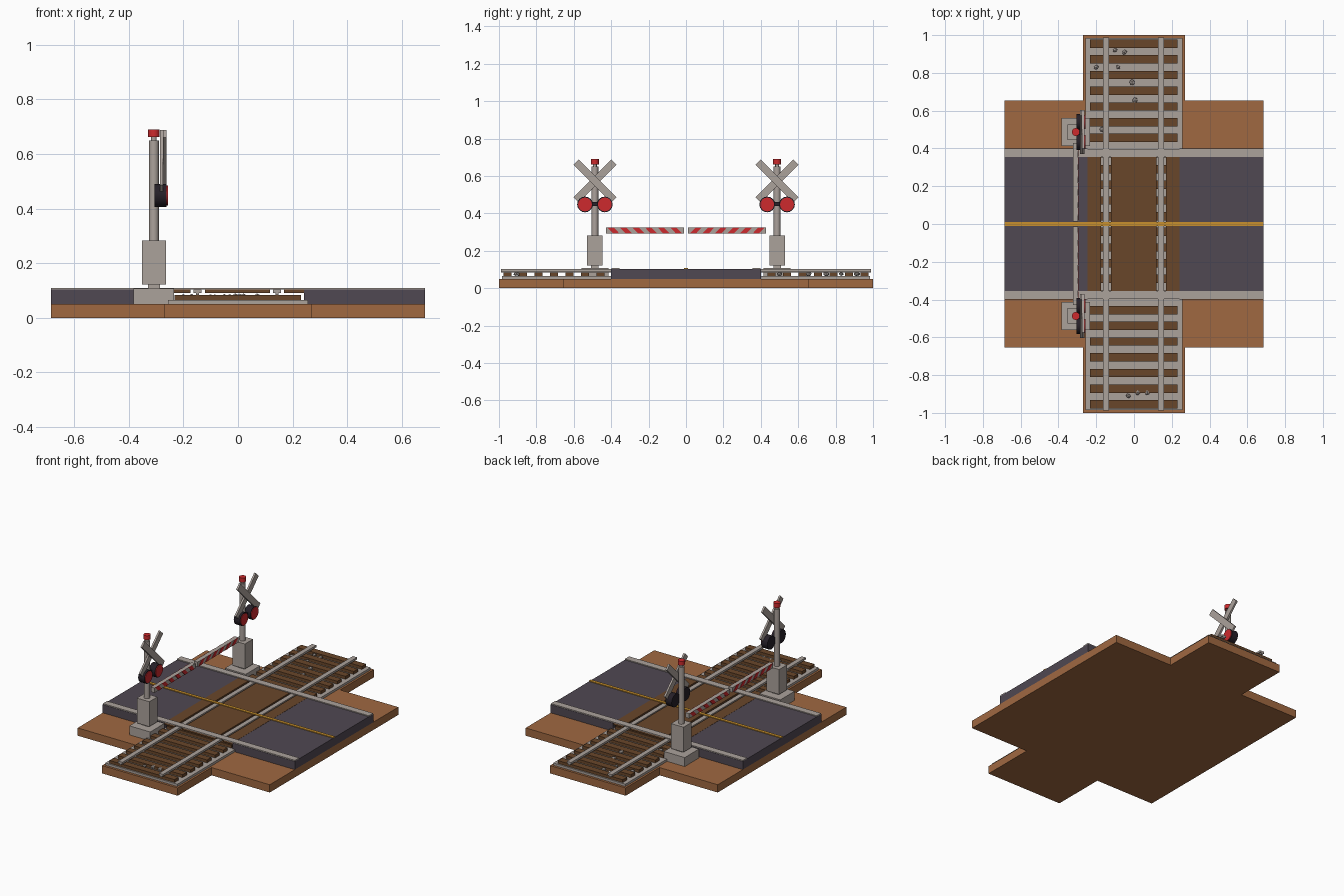
import bpy, bmesh, math, random
from mathutils import Matrix, Vector

if "Cube" in bpy.data.objects:
    bpy.data.objects.remove(bpy.data.objects["Cube"], do_unlink=True)


def material(name, rgb):
    m = bpy.data.materials.new(name)
    m.use_nodes = True
    m.diffuse_color = (*rgb, 1)
    m.node_tree.nodes["Principled BSDF"].inputs["Base Color"].default_value = (*rgb, 1)
    return m


EARTH = material("earth", (0.35, 0.14, 0.053))
WOOD = material("dark wood", (0.141, 0.061, 0.023))
GREY = material("pale grey", (0.41, 0.36, 0.33))
ASPHALT = material("asphalt", (0.08, 0.065, 0.084))
RED = material("signal red", (0.61, 0.023, 0.026))
YELLOW = material("line yellow", (0.58, 0.28, 0.026))
BLACK = material("black", (0.019, 0.014, 0.021))


def finish(name, bm, mat):
    bmesh.ops.recalc_face_normals(bm, faces=bm.faces)
    mesh = bpy.data.meshes.new(name)
    bm.to_mesh(mesh)
    bm.free()
    mesh.materials.append(mat)
    ob = bpy.data.objects.new(name, mesh)
    bpy.context.collection.objects.link(ob)
    return ob


def add_box(bm, x, y, z):
    size = Matrix.Diagonal((x[1] - x[0], y[1] - y[0], z[1] - z[0], 1))
    mid = Matrix.Translation((sum(x) / 2, sum(y) / 2, sum(z) / 2))
    bmesh.ops.create_cube(bm, size=1, matrix=mid @ size)


def box(name, mat, *extents):
    bm = bmesh.new()
    for e in extents:
        add_box(bm, *e)
    return finish(name, bm, mat)


def cylinder(name, mat, start, end, radius, sides=16):
    a, b = Vector(start), Vector(end)
    turn = (b - a).to_track_quat('Z', 'Y').to_matrix().to_4x4()
    bm = bmesh.new()
    bmesh.ops.create_cone(bm, cap_ends=True, segments=sides, radius1=radius, radius2=radius,
                          depth=(b - a).length, matrix=Matrix.Translation((a + b) / 2) @ turn)
    for f in bm.faces:
        f.smooth = len(f.verts) == 4
    for e in bm.edges:
        e.smooth = all(f.smooth for f in e.link_faces)
    return finish(name, bm, mat)


def extrude_outline(bm, points, depth):
    face = bm.faces.new([bm.verts.new(p) for p in points])
    new = bmesh.ops.extrude_face_region(bm, geom=[face])["geom"]
    bmesh.ops.translate(bm, vec=depth, verts=[v for v in new if isinstance(v, bmesh.types.BMVert)])


# Cross-shaped ground slab
corner = [(0.27, -1), (0.27, -0.655), (0.685, -0.655)]
right = corner + [(x, -y) for x, y in reversed(corner)]
outline = right + [(-x, y) for x, y in reversed(right)]
bm = bmesh.new()
extrude_outline(bm, [(x, y, 0) for x, y in outline], (0, 0, 0.05))
finish("ground", bm, EARTH)

# Track: ballast, sleepers and rails
box("ballast", GREY, ((-0.257, 0.257), (-0.985, 0.985), (0.05, 0.065)))
pitch = 0.083
box("sleepers", WOOD, *[((-0.232, 0.23), (y - 0.022, y + 0.022), (0.063, 0.084))
                        for y in [(i - 11.5) * pitch for i in range(24)]])
for side, x in (("right", -0.148), ("left", 0.143)):
    box(side + "_rail", GREY,
        ((x - 0.015, x + 0.015), (-0.988, 0.988), (0.09, 0.103)),
        ((x - 0.006, x + 0.006), (-0.988, 0.988), (0.083, 0.091)))

# Road with timber crossing panels
for side, x in (("right", (-0.685, -0.247)), ("left", (0.242, 0.685))):
    box(side + "_road", ASPHALT, (x, (-0.4, 0.4), (0.05, 0.103)))
box("crossing_panels", WOOD, *[(x, (-0.395, 0.395), (0.09, 0.104))
                               for x in ((-0.247, -0.174), (-0.121, 0.118), (0.169, 0.242))])
box("road_edge_lines", GREY, *[((-0.685, 0.685), y, (0.103, 0.109))
                               for y in ((-0.398, -0.355), (0.355, 0.398))])
box("centre_line", YELLOW, ((-0.685, 0.685), (-0.01, 0.01), (0.103, 0.108)))

# Loose stones on the ballast
random.seed(4)
bm = bmesh.new()
for x, y in ((-0.2, 0.83), (-0.05, 0.91), (-0.085, 0.83), (-0.01, 0.75), (0.005, 0.655),
             (-0.17, 0.5), (-0.1, 0.92), (-0.03, -0.91), (0.07, -0.89), (0.02, -0.89)):
    r = random.uniform(0.012, 0.017)
    shape = Matrix.Translation((x, y, 0.076)) @ Matrix.Rotation(random.uniform(0, 6), 4, 'Z')
    bmesh.ops.create_icosphere(bm, subdivisions=1, radius=r,
                               matrix=shape @ Matrix.Diagonal((1.1, 0.9, 0.8, 1)))
finish("stones", bm, GREY)


def signal(label, y, inward):
    px = -0.308
    # Footing, cabinet, post and beacon
    box(label + "_footing", GREY, ((-0.383, -0.234), (y - 0.073, y + 0.073), (0.05, 0.108)))
    box(label + "_cabinet", GREY, ((-0.352, -0.263), (y - 0.041, y + 0.041), (0.122, 0.283)),
        ((-0.33, -0.285), (y - 0.02, y + 0.02), (0.105, 0.123)))
    cylinder(label + "_post", GREY, (px, y, 0.28), (px, y, 0.65), 0.018)
    cylinder(label + "_beacon_neck", GREY, (px, y, 0.65), (px, y, 0.664), 0.01)
    cylinder(label + "_beacon", RED, (px, y, 0.662), (px, y, 0.69), 0.021)
    # Crossed boards, one in front of the other
    for i, angle in enumerate((45, -45)):
        bm = bmesh.new()
        x = -0.286 + 0.012 * i
        add_box(bm, (x, x + 0.012), (-0.143, 0.143), (-0.02, 0.02))
        bmesh.ops.transform(bm, verts=bm.verts, matrix=Matrix.Translation((0, y, 0.573))
                            @ Matrix.Rotation(math.radians(angle), 4, 'X'))
        finish(f"{label}_cross_board_{i + 1}", bm, GREY)
    # Twin lamps
    box(label + "_lamp_bracket", BLACK, ((-0.3, -0.28), (y - 0.05, y + 0.05), (0.44, 0.46)))
    for i, ly in enumerate((y - 0.053, y + 0.053)):
        cylinder(f"{label}_lamp_housing_{i + 1}", BLACK, (-0.305, ly, 0.448), (-0.261, ly, 0.448), 0.042)
        cylinder(f"{label}_lamp_lens_{i + 1}", RED, (-0.263, ly, 0.448), (-0.257, ly, 0.448), 0.037)
    # Barrier arm with slanted stripes on both faces
    low, high, slant = 0.293, 0.324, 0.03
    tip, root = 0.012, 0.428
    box(label + "_barrier_arm", GREY,
        ((-0.322, -0.296), sorted((-inward * tip, -inward * root)), (low, high)))
    bm = bmesh.new()
    step = (root - tip - slant) / 11.5
    for face_x, depth in ((-0.324, 0.004), (-0.298, 0.004)):
        for n in range(6):
            a = tip + step * (2 * n + 0.25)
            shape = ((a, low), (a + step, low), (a + step + slant, high), (a + slant, high))
            extrude_outline(bm, [(face_x, -inward * s, z) for s, z in shape], (depth, 0, 0))
    finish(label + "_barrier_stripes", bm, RED)


signal("front", -0.487, 1)
signal("back", 0.487, -1)
